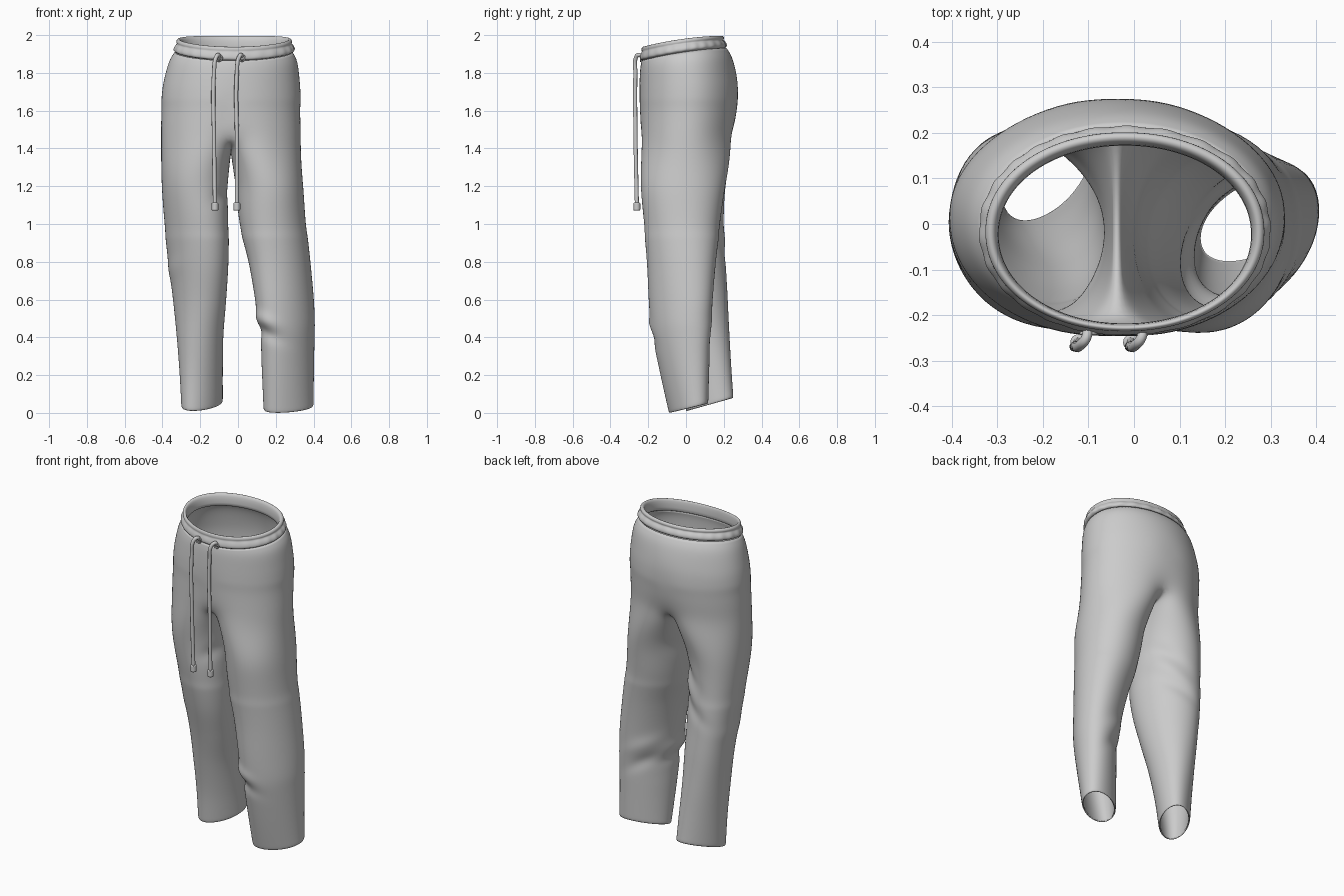
import bpy, bmesh, math
from mathutils import Vector

if "Cube" in bpy.data.objects:
    bpy.data.objects.remove(bpy.data.objects["Cube"])

# section tables: z, x min, x max, y min, y max, tilt (dz/dy), extra (crease depth / skew)
HIPS = [(1.90, -.335, .288, -.235, .215, .15, 0), (1.86, -.362, .312, -.242, .242, .12, 0),
        (1.75, -.395, .328, -.249, .274, .06, .01), (1.65, -.407, .333, -.252, .281, 0, .025),
        (1.55, -.412, .335, -.255, .275, 0, .06), (1.47, -.412, .337, -.258, .266, 0, .14)]
LEG_R = [(1.47, -.03, .337, -.250, .252, 0, 0), (1.2, -.015, .35, -.245, .212, 0, .01),
         (1.0, .005, .363, -.225, .183, 0, .02), (.8, .055, .384, -.203, .154, 0, .04),
         (.6, .09, .402, -.188, .132, 0, .055), (.48, .103, .407, -.178, .124, .03, .055),
         (.41, .118, .406, -.166, .120, .05, .055), (.25, .125, .403, -.132, .114, .12, .05),
         (.024, .135, .40, -.080, .107, .24, .045)]
LEG_L = [(1.47, -.412, -.045, -.240, .250, 0, 0), (1.2, -.407, -.052, -.215, .212, 0, -.02),
         (1.0, -.392, -.048, -.190, .200, 0, -.04), (.8, -.37, -.05, -.150, .206, 0, -.04),
         (.6, -.345, -.062, -.100, .220, .03, -.02), (.4, -.325, -.077, -.055, .230, .08, .01),
         (.2, -.31, -.08, -.015, .235, .18, .035), (.012, -.30, -.08, .012, .238, .28, .055)]
# cloth folds: centre xyz, sizes xyz, slope dz/dx, amplitude
FOLDS = [(.15, -.15, .49, .07, .12, .03, -.4, .015), (.15, -.13, .42, .08, .12, .03, -.4, -.018),
         (-.10, .18, 1.12, .09, .12, .035, .7, -.014), (-.11, .18, 1.02, .10, .12, .04, .7, .012),
         (-.15, .20, .90, .12, .12, .04, .6, -.011), (-.07, -.15, 1.16, .06, .10, .04, .5, -.010),
         (-.07, -.22, 1.55, .03, .12, .09, .8, -.010), (.20, .13, .44, .10, .10, .035, -.6, -.012),
         (.20, .13, .54, .12, .10, .04, -.5, .008), (-.37, .0, .75, .08, .2, .05, .6, .005)]


def sample(table, z):
    """Smooth interpolation of a section table at height z."""
    n = len(table)
    i = 0
    while i < n - 2 and z < table[i + 1][0]:
        i += 1
    a, b = table[i], table[i + 1]
    h = b[0] - a[0]
    t = min(max((z - a[0]) / h, 0), 1)
    p, q = table[max(i - 1, 0)], table[min(i + 2, n - 1)]
    out = []
    for c in range(1, 7):
        ma = (b[c] - p[c]) / (b[0] - p[0]) * h
        mb = (q[c] - a[c]) / (q[0] - a[0]) * h
        out.append((2*t**3 - 3*t*t + 1) * a[c] + (t**3 - 2*t*t + t) * ma
                   + (3*t*t - 2*t**3) * b[c] + (t**3 - t*t) * mb)
    return out


def smooth(t):
    t = min(max(t, 0), 1)
    return t * t * (3 - 2 * t)


def oval(s, deg, power=.97):
    """Point on an oval in the section's box (power below 1 is squarer)."""
    c, d = math.cos(math.radians(deg)), math.sin(math.radians(deg))
    u = math.copysign(abs(c) ** power, c)
    v = math.copysign(abs(d) ** power, d)
    return (s[0] + s[1]) / 2 + u * (s[1] - s[0]) / 2, (s[2] + s[3]) / 2 + v * (s[3] - s[2]) / 2, u


def bridge(bm, a, b):
    n = len(a)
    for j in range(n):
        k = (j + 1) % n
        bm.faces.new((a[j], b[j], b[k], a[k]))


def finish(bm, name):
    me = bpy.data.meshes.new(name)
    bm.to_mesh(me)
    bm.free()
    ob = bpy.data.objects.new(name, me)
    bpy.context.collection.objects.link(ob)
    me.shade_smooth()
    sub = ob.modifiers.new("smooth", 'SUBSURF')
    sub.levels = sub.render_levels = 1
    return ob


# trousers: hip tube that splits into two legs
bm = bmesh.new()
prev = None
for r in range(17):
    z = 1.90 - .43 * r / 16
    s = sample(HIPS, z)
    mid = (s[0] + s[1]) / 2
    ring = []
    for j in range(48):
        a = -90 + 7.5 * j
        full = smooth((1.9 - z) / .15)      # seat is rounder than the waist
        x, y, u = oval(s, a, .97 + .1 * full * max(0, math.sin(math.radians(a))))
        y *= 1 - s[5] * math.exp(-((x - mid) / .075) ** 2)
        ring.append(bm.verts.new((x, y, z + s[4] * y + .012 * u * u * (1 - full))))
    if prev:
        bridge(bm, prev, ring)
    prev = ring
back, front = prev[24].co, prev[0].co
crotch = []
for i in range(1, 12):
    p = back.lerp(front, i / 12)
    p.z -= .08 * math.sin(math.pi * i / 12)
    crotch.append(bm.verts.new(p))

for table, base, top in ((LEG_R, 0, prev[:25] + crotch),
                         (LEG_L, 180, prev[24:] + prev[:1] + crotch[::-1])):
    def section(z, i):
        s = sample(table, z)
        x, y, u = oval(s, base - 120 + 10 * i)
        y += s[5] * u
        return Vector((x, y, z + s[4] * y))
    last = top
    start = [v.co.copy() for v in top]
    for k in range(1, 13):          # blend from the split hip ring
        t = k / 12
        ring = []
        for i, c in enumerate(start):
            z = c.z + (1.15 - c.z) * t
            off = abs((-120 + 10 * i + 180) % 360 - 180)
            w = smooth((off - 60) / 60)
            e = w * math.sin(t * math.pi / 2) + (1 - w) * smooth(t)
            p = c.lerp(section(z, i), e)
            ring.append(bm.verts.new((p.x, p.y, z)))
        bridge(bm, last, ring)
        last = ring
    end = table[-1][0]
    for k in range(1, 47):
        z = 1.15 + (end - 1.15) * k / 46
        ring = [bm.verts.new(section(z, i)) for i in range(36)]
        bridge(bm, last, ring)
        last = ring
    # turned-in hem
    c = sum((v.co for v in last), Vector()) / 36
    ring = [bm.verts.new(c + (v.co - c) * .95 + Vector((0, 0, -.003))) for v in last]
    bridge(bm, last, ring)

# relax the hip-to-leg transition, then press in the folds
zone = [v for v in bm.verts if .95 < v.co.z < 1.65]
for _ in range(8):
    bmesh.ops.smooth_vert(bm, verts=zone, factor=.5, use_axis_x=True, use_axis_y=True, use_axis_z=True)
bm.normal_update()
moves = []
for v in bm.verts:
    d = .002 if .95 < v.co.z < 1.65 else 0
    for x, y, z, sx, sy, sz, k, amp in FOLDS:
        dx, dy, dz = v.co.x - x, v.co.y - y, v.co.z - z
        d += amp * math.exp(-(dx / sx) ** 2 - (dy / sy) ** 2 - ((dz - k * dx) / sz) ** 2)
    moves.append(v.normal * d)
for v, m in zip(bm.verts, moves):
    v.co += m
trousers = finish(bm, "trousers")
sol = trousers.modifiers.new("cloth", 'SOLIDIFY')
sol.thickness = .008
sol.offset = -1

# waistband: rounded rim, groove and gathered casing
PROFILE = [(-.03, -.075), (-.027, -.02), (-.021, 0), (-.011, .006), (-.001, 0), (.003, -.012),
           (-.004, -.019), (.006, -.028), (.014, -.042), (.016, -.054), (.010, -.064), (-.012, -.067)]
bm = bmesh.new()
rings = []
for j in range(144):
    a = 2.5 * j
    gather = .002 * math.sin(math.radians(a * 26 + 70 * math.sin(math.radians(3 * a))))
    ring = []
    for i, (o, dz) in enumerate(PROFILE):
        if 7 <= i <= 9:
            o += gather
        x, y, u = oval((-.325 - o, .285 + o, -.235 - o * .6, .2 + o), a)
        ring.append(bm.verts.new((x, y, 1.966 + dz + .14 * y + .012 * u * u)))
    rings.append(ring)
for j in range(144):
    bridge(bm, rings[j], rings[(j + 1) % 144])
bmesh.ops.recalc_face_normals(bm, faces=bm.faces)
finish(bm, "waistband")


def cord(name, pts, radius):
    cu = bpy.data.curves.new(name, 'CURVE')
    cu.dimensions = '3D'
    cu.bevel_depth = radius
    cu.bevel_resolution = 3
    cu.use_fill_caps = True
    sp = cu.splines.new('BEZIER')
    sp.bezier_points.add(len(pts) - 1)
    for b, p in zip(sp.bezier_points, pts):
        b.co = p
        b.handle_left_type = b.handle_right_type = 'AUTO'
    ob = bpy.data.objects.new(name, cu)
    bpy.context.collection.objects.link(ob)


# drawstrings with eyelets and end knots
for side, x0, x1, x2 in (("left", -.105, -.127, -.122), ("right", .016, -.006, -.006)):
    cord(side + "_drawstring", [(x0 + .004, -.225, 1.875), (x0, -.250, 1.895), (x0 - .012, -.265, 1.88),
                                (x1, -.268, 1.80), (x1, -.267, 1.45), (x2, -.260, 1.10)], .011)
    bpy.ops.mesh.primitive_torus_add(location=(x0 + .005, -.240, 1.878), rotation=(math.pi / 2, 0, 0),
                                     major_radius=.016, minor_radius=.004,
                                     major_segments=24, minor_segments=8)
    bpy.context.object.name = side + "_eyelet"
    bpy.ops.object.shade_smooth()
    bpy.ops.mesh.primitive_cylinder_add(vertices=16, radius=.018, depth=.042, location=(x2, -.260, 1.092))
    knot = bpy.context.object
    knot.name = side + "_cord_end"
    bev = knot.modifiers.new("soft", 'BEVEL')
    bev.width = .005
    bev.segments = 2
    bpy.ops.object.shade_smooth_by_angle()
